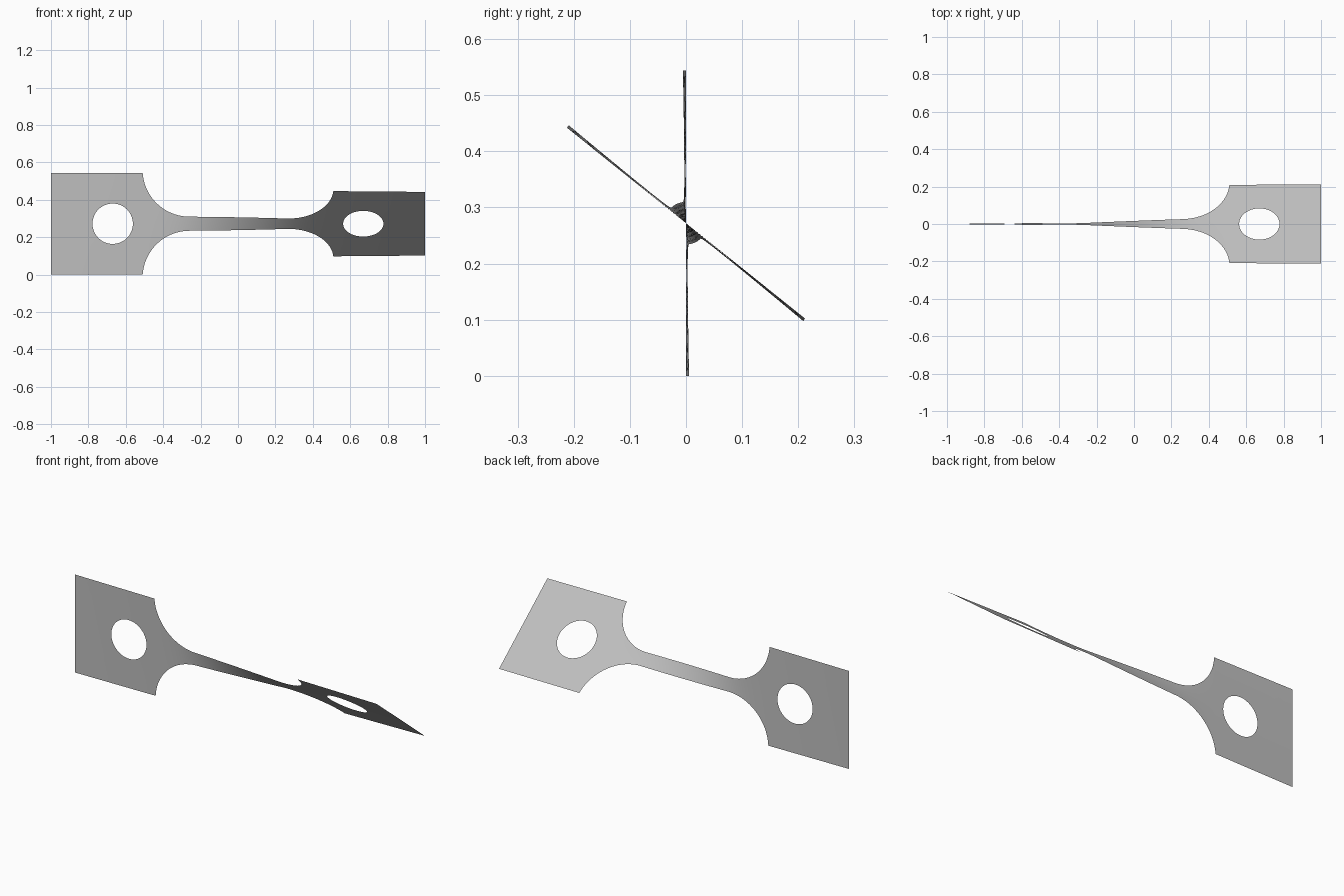
import bpy, bmesh, math

cube = bpy.data.objects.get("Cube")
if cube:
    bpy.data.objects.remove(cube, do_unlink=True)

HALF_H = 0.272                  # half width of the end tabs, also the axis height
NECK = 0.038                    # half width of the gauge strip
FILLET_R, FILLET_X = 0.25, 0.26
HOLE_X, HOLE_R = 0.67, 0.108
TWIST = math.radians(51.3)
END = math.acos((FILLET_R + NECK - HALF_H) / FILLET_R)   # arc angle where fillet meets tab
TAB_X = FILLET_X + FILLET_R * math.sin(END)


def half_width(x):
    d = abs(x) - FILLET_X
    if d <= 0:
        return NECK
    if abs(x) >= TAB_X:
        return HALF_H
    return NECK + FILLET_R - math.sqrt(FILLET_R ** 2 - d * d)


# Twist accumulates fastest where the strip is narrow
STEPS = 800
angles = [0.0]
for i in range(STEPS):
    x = -1 + 2 * (i + 0.5) / STEPS
    angles.append(angles[-1] + half_width(x) ** -1.7)


def twisted(x, v):
    f = min(max((x + 1) / 2, 0), 1) * STEPS
    i = min(int(f), STEPS - 1)
    a = angles[i] + (angles[i + 1] - angles[i]) * (f - i)
    a *= TWIST / angles[-1]
    return (x, -v * math.sin(a), HALF_H + v * math.cos(a))


def sheet(name, rows, material):
    """Join rows of flat (x, v) points into a twisted, smooth sheet."""
    bm = bmesh.new()
    grid = [[bm.verts.new(twisted(*p)) for p in row] for row in rows]
    for a, b in zip(grid, grid[1:]):
        for j in range(len(a) - 1):
            bm.faces.new((a[j], b[j], b[j + 1], a[j + 1]))
    bmesh.ops.remove_doubles(bm, verts=bm.verts[:], dist=1e-5)
    for f in bm.faces:
        f.smooth = True
    mesh = bpy.data.meshes.new(name)
    bm.to_mesh(mesh)
    bm.free()
    mesh.materials.append(material)
    obj = bpy.data.objects.new(name, mesh)
    bpy.context.collection.objects.link(obj)
    return obj


grey = bpy.data.materials.new("plain grey")
grey.use_nodes = True
color = (0.52, 0.52, 0.52, 1)
grey.diffuse_color = color
grey.node_tree.nodes["Principled BSDF"].inputs["Base Color"].default_value = color

# Gauge strip with curved shoulders
arc = [FILLET_X + FILLET_R * math.sin(END * i / 24) for i in range(25)]
middle = [FILLET_X * (i / 20 - 1) for i in range(1, 40)]
columns = [-x for x in reversed(arc)] + middle + arc
N = 8
sheet("gauge_strip",
      [[(x, half_width(x) * (2 * j / N - 1)) for j in range(N + 1)] for x in columns],
      grey)


# End tabs: rings growing from the round hole out to the rectangle
def tab(name, side):
    corners = [math.atan2(v, x + HOLE_X) % math.tau
               for x in (-1, -TAB_X) for v in (-HALF_H, HALF_H)]
    turns = sorted([math.tau * i / 64 for i in range(64)] + corners)
    turns.append(math.tau)
    rows = []
    for k in range(6):
        row = []
        for t in turns:
            c, s = math.cos(t), math.sin(t)
            reach_x = (HOLE_X - TAB_X if c > 0 else 1 - HOLE_X) / max(abs(c), 1e-6)
            reach = min(reach_x, HALF_H / max(abs(s), 1e-6))
            r = HOLE_R + (reach - HOLE_R) * k / 5
            row.append((side * (HOLE_X - r * c), -side * r * s) if side > 0
                       else (-HOLE_X + r * c, r * s))
        rows.append(row)
    sheet(name, rows, grey)


tab("right_tab", -1)
tab("left_tab", 1)
